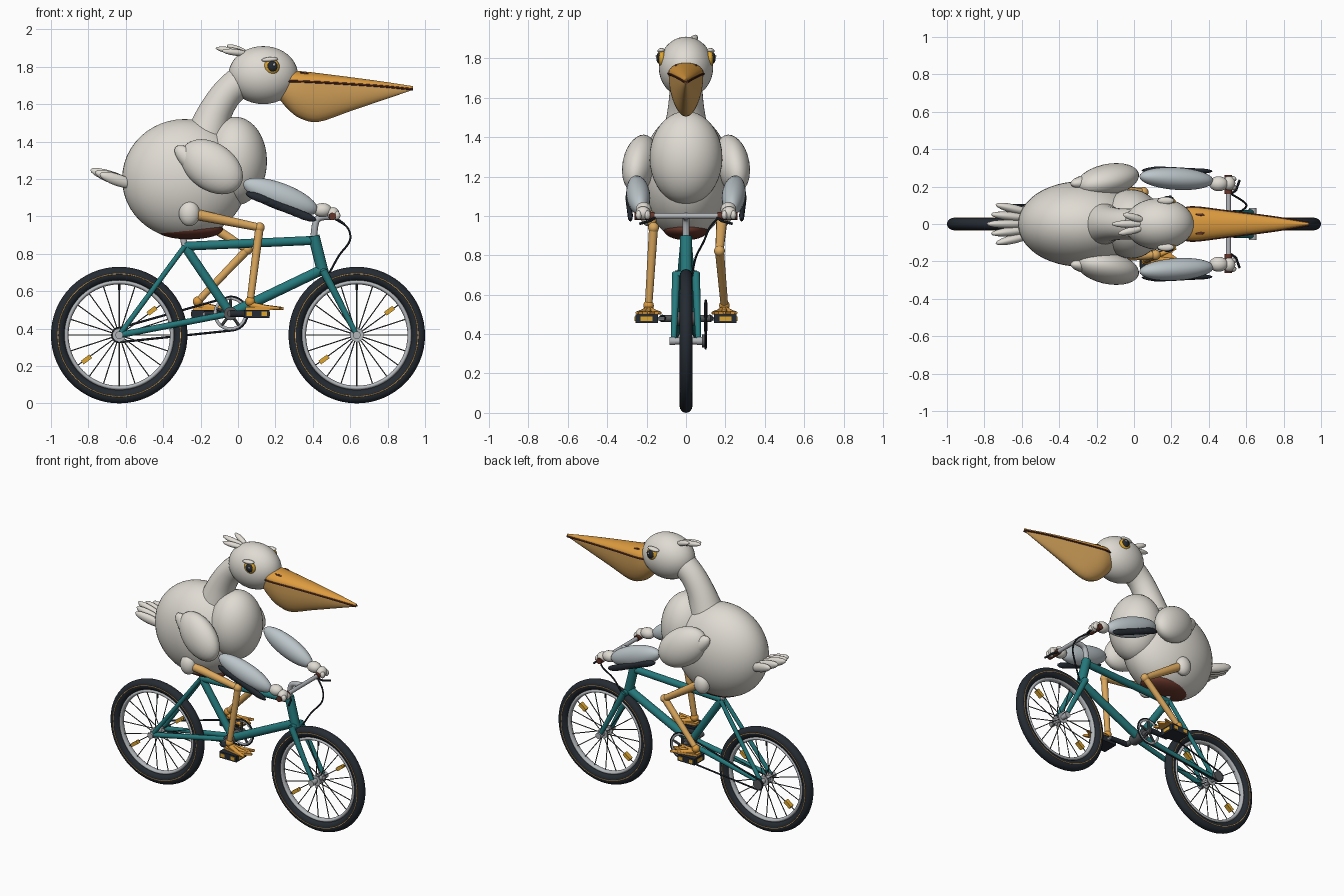
import bpy, bmesh, math
from mathutils import Vector, Matrix

if "Cube" in bpy.data.objects:
    bpy.data.objects.remove(bpy.data.objects["Cube"])

V = Vector
TAU = math.tau


def material(name, r, g, b):
    m = bpy.data.materials.new(name)
    m.diffuse_color = (r, g, b, 1)
    m.use_nodes = True
    m.node_tree.nodes["Principled BSDF"].inputs["Base Color"].default_value = m.diffuse_color
    return m


WHITE = material("feather_white", 0.74, 0.71, 0.65)
BLUE = material("wing_blue_grey", 0.50, 0.56, 0.59)
DARK = material("dark_slate", 0.018, 0.024, 0.032)
TEAL = material("frame_teal", 0.018, 0.19, 0.20)
ORANGE = material("bill_orange", 0.72, 0.33, 0.05)
TAN = material("pouch_tan", 0.71, 0.39, 0.11)
MAROON = material("leather_maroon", 0.13, 0.035, 0.022)
METAL = material("metal_grey", 0.45, 0.47, 0.49)
AMBER = material("reflector_amber", 0.72, 0.38, 0.03)
STEEL = material("spoke_steel", 0.09, 0.095, 0.10)


def finish(name, bm, mat, angle=40):
    bmesh.ops.recalc_face_normals(bm, faces=bm.faces)
    me = bpy.data.meshes.new(name)
    bm.to_mesh(me)
    bm.free()
    me.materials.append(mat)
    me.polygons.foreach_set("use_smooth", [True] * len(me.polygons))
    me.set_sharp_from_angle(angle=math.radians(angle))
    ob = bpy.data.objects.new(name, me)
    bpy.context.collection.objects.link(ob)
    return ob


def ball(name, c, r, mat, seg=32):
    bm = bmesh.new()
    bmesh.ops.create_uvsphere(bm, u_segments=seg, v_segments=seg // 2, radius=1,
                              matrix=Matrix.Translation(c) @ Matrix.Diagonal((*r, 1)))
    return finish(name, bm, mat, 80)


def egg(name, a, b, ry, rz, mat, seg=24):
    """Ellipsoid whose long axis runs from a to b; ry is its sideways radius."""
    a, b = V(a), V(b)
    x = (b - a).normalized()
    y = (V((0, 1, 0)) - x * x.y).normalized()
    z = x.cross(y)
    rot = Matrix((x, y, z)).transposed().to_4x4()
    bm = bmesh.new()
    bmesh.ops.create_uvsphere(bm, u_segments=seg, v_segments=seg // 2, radius=1,
                              matrix=Matrix.Translation((a + b) / 2) @ rot @
                              Matrix.Diagonal(((b - a).length / 2, ry, rz, 1)))
    return finish(name, bm, mat, 80)


def loft(name, rings, mat, angle=40):
    bm = bmesh.new()
    vs = [[bm.verts.new(p) for p in ring] for ring in rings]
    n = len(vs[0])
    for r, s in zip(vs, vs[1:]):
        for i in range(n):
            bm.faces.new((r[i], r[(i + 1) % n], s[(i + 1) % n], s[i]))
    bm.faces.new(vs[0])
    bm.faces.new(vs[-1])
    return finish(name, bm, mat, angle)


def tube(name, pts, r, mat, n=14):
    """Round tube through points; r is one radius or one per point."""
    pts = [V(p) for p in pts]
    rad = r if isinstance(r, (list, tuple)) else [r] * len(pts)
    rings, side = [], None
    for i, p in enumerate(pts):
        d = (pts[min(i + 1, len(pts) - 1)] - pts[max(i - 1, 0)]).normalized()
        if side is None:
            side = d.orthogonal()
        side = (side - d * side.dot(d)).normalized()
        up = d.cross(side)
        rings.append([p + (side * math.cos(TAU * k / n) + up * math.sin(TAU * k / n)) * rad[i]
                      for k in range(n)])
    return loft(name, rings, mat)


def ring(name, c, R, r, mat, ry=None, n=64, m=12):
    """Torus around the y axis, ry is its half thickness."""
    ry = ry or r
    bm = bmesh.new()
    vs = [[bm.verts.new((c[0] + (R + r * math.cos(TAU * j / m)) * math.cos(TAU * i / n),
                         c[1] + ry * math.sin(TAU * j / m),
                         c[2] + (R + r * math.cos(TAU * j / m)) * math.sin(TAU * i / n)))
           for j in range(m)] for i in range(n)]
    for i in range(n):
        for j in range(m):
            k, l = (i + 1) % n, (j + 1) % m
            bm.faces.new((vs[i][j], vs[k][j], vs[k][l], vs[i][l]))
    return finish(name, bm, mat, 60)


def box(name, c, size, mat, tilt=0):
    bm = bmesh.new()
    bmesh.ops.create_cube(bm, size=1, matrix=Matrix.Translation(c) @
                          Matrix.Rotation(-tilt, 4, 'Y') @ Matrix.Diagonal((*size, 1)))
    return finish(name, bm, mat)


def smooth_path(pts, steps=6):
    """Catmull-Rom resampling of points of any dimension."""
    P = [V(pts[0])] + [V(p) for p in pts] + [V(pts[-1])]
    out = []
    for a, b, c, d in zip(P, P[1:], P[2:], P[3:]):
        for k in range(steps):
            t = k / steps
            out.append(b + (c - a) * (t / 2) + (a * 2 - b * 5 + c * 4 - d) * (t * t / 2)
                       + (b * 3 - a - c * 3 + d) * (t ** 3 / 2))
    return out + [P[-1]]


# ---------- wheels ----------
for wname, wx in (("rear", -0.635), ("front", 0.635)):
    c = V((wx, 0, 0.365))
    ring(wname + "_tyre", c, 0.328, 0.037, DARK, ry=0.033, m=16)
    ring(wname + "_rim", c, 0.283, 0.012, METAL, ry=0.02)
    for s in (-1, 1):
        ring(wname + "_tyre_line", c + V((0, s * 0.031, 0)), 0.328, 0.0035, TAN, m=6)
        tube(wname + "_hub_flange", [c + V((0, s * 0.026, 0)), c + V((0, s * 0.032, 0))], 0.036, METAL, 20)
        tube(wname + "_axle_nut", [c + V((0, s * 0.055, 0)), c + V((0, s * 0.085, 0))], 0.021, METAL, 12)
    tube(wname + "_hub", [c - V((0, 0.08, 0)), c + V((0, 0.08, 0))], 0.017, METAL)
    for i in range(20):
        a = TAU * i / 20
        d = V((math.cos(a), 0, math.sin(a)))
        tube(wname + "_spoke", [c + d * 0.025 + V((0, 0.028 * (-1) ** i, 0)), c + d * 0.278], 0.0032, STEEL, 6)
    for a in (0.64, 0.64 + math.pi):
        box(wname + "_reflector", c + V((math.cos(a), 0, math.sin(a))) * 0.218, (0.056, 0.03, 0.024), AMBER, a)
    tube(wname + "_valve", [c + V((0, 0, 0.24)), c + V((0, 0, 0.28))], 0.007, DARK, 8)

# ---------- frame ----------
BB, SEAT = V((-0.04, 0, 0.48)), V((-0.285, 0, 0.84))
HEAD_T, HEAD_B = V((0.405, 0, 0.895)), V((0.457, 0, 0.69))
tube("seat_tube", [BB, SEAT], 0.025, TEAL)
tube("top_tube", [SEAT, (0.415, 0, 0.872)], 0.024, TEAL)
tube("down_tube", [BB, (0.45, 0, 0.715)], 0.028, TEAL)
tube("head_tube", [HEAD_T, HEAD_B], 0.031, TEAL)
tube("bottom_bracket", [BB - V((0, 0.055, 0)), BB + V((0, 0.055, 0))], 0.036, STEEL, 18)
tube("seat_post", [SEAT, (-0.30, 0, 0.92)], 0.017, METAL)
tube("fork_crown", [(0.458, -0.055, 0.70), (0.458, 0.055, 0.70)], 0.022, TEAL)
for s in (-1, 1):
    tube("fork_blade", [(0.455, s * 0.05, 0.71), (0.635, s * 0.063, 0.365)], [0.021, 0.014], TEAL)
    tube("seat_stay", [SEAT + V((0, s * 0.018, 0)), (-0.635, s * 0.06, 0.365)], 0.014, TEAL)
    tube("chain_stay", [BB + V((0, s * 0.03, 0)), (-0.635, s * 0.06, 0.365)], 0.017, TEAL)
ball("saddle", (-0.26, 0, 0.932), (0.18, 0.115, 0.055), MAROON)

# ---------- handlebar ----------
tube("stem", smooth_path([HEAD_T, (0.425, 0, 0.985), (0.505, 0, 1.0)]), 0.018, METAL)
tube("handlebar", [(0.505, -0.25, 1.0), (0.505, 0.25, 1.0)], 0.014, METAL)
for s in (-1, 1):
    tube("grip", [(0.505, s * 0.16, 1.0), (0.505, s * 0.262, 1.0)], 0.02, MAROON)
    tube("brake_lever", [(0.515, s * 0.16, 0.99), (0.545, s * 0.18, 0.975), (0.565, s * 0.235, 0.96)], 0.007, DARK, 8)
tube("brake_cable", smooth_path([(0.52, 0.16, 0.985), (0.585, 0.12, 0.94), (0.598, 0.09, 0.87),
                                 (0.54, 0.05, 0.79), (0.49, 0.03, 0.70)]), 0.0055, DARK, 8)

# ---------- drivetrain ----------
CR, CG = V((-0.04, 0.1, 0.48)), V((-0.635, 0.1, 0.365))
ring("chainring", CR, 0.082, 0.009, METAL, ry=0.005, m=8)
for i in range(5):
    a = TAU * i / 5 + 0.3
    tube("chainring_arm", [CR, CR + V((math.cos(a), 0, math.sin(a))) * 0.08], 0.008, STEEL, 8)
tube("rear_cog", [CG - V((0, 0.02, 0)), CG + V((0, 0.004, 0))], 0.034, STEEL, 18)
loop = [CR + V((math.sin(a), 0, math.cos(a))) * 0.091 for a in [math.pi * k / 12 for k in range(13)]]
loop += [CG - V((math.sin(a), 0, math.cos(a))) * 0.038 for a in [math.pi * k / 8 for k in range(9)]]
tube("chain", loop + [loop[0]], 0.006, DARK, 6)
for s, px in ((-1, 0.10), (1, -0.18)):
    tube("crank_axle", [BB, BB + V((0, s * 0.125, 0))], 0.018, STEEL)
    tube("crank_arm", [(-0.04, s * 0.12, 0.48), (px, s * 0.12, 0.478)], [0.019, 0.015], DARK)
    tube("pedal_axle", [(px, s * 0.11, 0.478), (px, s * 0.2, 0.478)], 0.01, METAL, 8)
    box("pedal", (px, s * 0.2, 0.478), (0.135, 0.115, 0.044), DARK)
    for k in (-1, 1):
        box("pedal_side_reflector", (px + k * 0.04, s * 0.258, 0.478), (0.03, 0.005, 0.024), AMBER)
        box("pedal_end_reflector", (px + k * 0.068, s * 0.2, 0.478), (0.005, 0.06, 0.022), AMBER)

# ---------- legs ----------
for s, knee, ankle in ((-1, V((0.115, -0.165, 0.94)), V((0.065, -0.19, 0.545))),
                       (1, V((0.05, 0.17, 0.822)), V((-0.215, 0.195, 0.545)))):
    ball("hip", (-0.26, s * 0.19, 1.015), (0.056, 0.045, 0.068), WHITE, 24)
    tube("thigh", [(-0.25, s * 0.185, 1.015), knee], [0.03, 0.021], TAN)
    ball("knee", knee, (0.028,) * 3, TAN, 16)
    tube("shin", [knee, ankle], [0.023, 0.019], TAN)
    ball("ankle", ankle, (0.027,) * 3, ORANGE, 16)
    base = V((ankle.x, ankle.y, 0.508))
    outline = [(-0.025, -0.022), (0.16, -0.062), (0.135, -0.03), (0.178, 0),
               (0.135, 0.03), (0.16, 0.062), (-0.025, 0.022)]
    loft("foot_web", [[base + V((x, y, z)) for x, y in outline] for z in (-0.008, 0.008)], ORANGE)
    for ty in (-0.06, 0, 0.06):
        tip = base + V((0.178 - abs(ty) * 0.3, ty, 0))
        tube("toe", [ankle - V((0, 0, 0.018)), base.lerp(tip, 0.5) + V((0, 0, 0.004)), tip], [0.017, 0.014, 0.007], ORANGE, 10)

# ---------- body, neck and head ----------
ball("body", (-0.285, 0, 1.2), (0.335, 0.228, 0.32), WHITE, 48)
ball("chest", (-0.015, 0, 1.295), (0.17, 0.185, 0.237), WHITE, 40)
neck = smooth_path([(-0.17, 0, 1.42, 0.115), (-0.125, 0, 1.55, 0.092), (-0.06, 0, 1.655, 0.083),
                    (0.02, 0, 1.725, 0.085), (0.10, 0, 1.77, 0.09)])
tube("neck", [p[:3] for p in neck], [p[3] for p in neck], WHITE, 28)
ball("head", (0.135, 0, 1.755), (0.186, 0.138, 0.155), WHITE, 40)
for y, tx, tz in ((-0.035, -0.085, 1.885), (0, -0.12, 1.90), (0.035, -0.06, 1.915)):
    egg("crest_feather", (0.06, y * 0.5, 1.868), (tx, y * 1.5, tz), 0.02, 0.018, WHITE, 16)
for y in range(-2, 3):
    egg("tail_feather", (-0.54, y * 0.028, 1.16), (-0.79 + abs(y) * 0.025, y * 0.052, 1.25 - abs(y) * 0.012),
        0.024, 0.032, WHITE, 16)

# ---------- eyes ----------
for s in (-1, 1):
    ball("eye_ring", (0.18, s * 0.122, 1.80), (0.042, 0.022, 0.042), AMBER, 24)
    ball("pupil", (0.184, s * 0.135, 1.802), (0.028, 0.016, 0.029), DARK, 20)
    ball("eye_glint", (0.193, s * 0.15, 1.811), (0.007, 0.004, 0.007), WHITE, 12)
    egg("brow", (0.125, s * 0.125, 1.835), (0.215, s * 0.125, 1.842), 0.02, 0.013, WHITE, 16)


# ---------- bill ----------
def half_shell(name, rows, dent, mat):
    """Loft of domed sections; each row is x, half width, edge z, peak z."""
    rings = []
    for x, w, ze, zp in rows:
        arc = [(x, w * math.cos(math.pi * k / 14), ze + (zp - ze) * math.sin(math.pi * k / 14)) for k in range(15)]
        rings.append(arc + [(x, 0, ze + (zp - ze) * dent)])
    return loft(name, rings, mat, 50)


upper = smooth_path([(0.25, 0.07, 1.725, 1.768), (0.31, 0.09, 1.725, 1.778), (0.5, 0.068, 1.716, 1.757),
                     (0.75, 0.036, 1.70, 1.724), (0.935, 0.006, 1.682, 1.696)], 4)
half_shell("upper_bill", upper, 0.4, ORANGE)
half_shell("bill_pouch", smooth_path([(0.215, 0.06, 1.69, 1.635), (0.265, 0.08, 1.712, 1.575),
                                      (0.33, 0.088, 1.716, 1.525), (0.43, 0.077, 1.712, 1.505),
                                      (0.6, 0.054, 1.704, 1.562), (0.8, 0.026, 1.69, 1.63),
                                      (0.925, 0.005, 1.684, 1.672)], 4), 0, TAN)
for s in (-1, 1):
    tube("mouth_line", [(p[0], s * p[1], p[2] - 0.003) for p in upper], 0.006, MAROON, 8)
    egg("nostril", (0.33, s * 0.052, 1.768), (0.38, s * 0.048, 1.76), 0.007, 0.006, MAROON, 12)

# ---------- wings and hands ----------
for s in (-1, 1):
    egg("upper_wing", (-0.29, s * 0.20, 1.37), (0.01, s * 0.27, 1.16), 0.085, 0.126, WHITE, 32)
    egg("wing_feather", (-0.335, s * 0.215, 1.37), (-0.08, s * 0.24, 1.165), 0.045, 0.06, WHITE)
    egg("forearm", (0.03, s * 0.255, 1.18), (0.425, s * 0.23, 1.03), 0.06, 0.072, BLUE, 32)
    for i in range(7):
        x, z = 0.04 + i * 0.04, 1.125 - i * 0.016
        egg("flight_feather", (x, s * 0.285, z), (x + 0.14, s * (0.30 - i * 0.003), z - 0.05), 0.014, 0.022, DARK, 12)
    ball("wrist", (0.452, s * 0.215, 1.033), (0.05, 0.04, 0.038), WHITE, 20)
    ball("hand", (0.508, s * 0.218, 1.015), (0.034, 0.038, 0.034), WHITE, 20)
    for k in (-1, 1):
        ball("finger", (0.528, s * 0.218 + k * 0.022, 1.005), (0.02, 0.016, 0.024), WHITE, 12)
